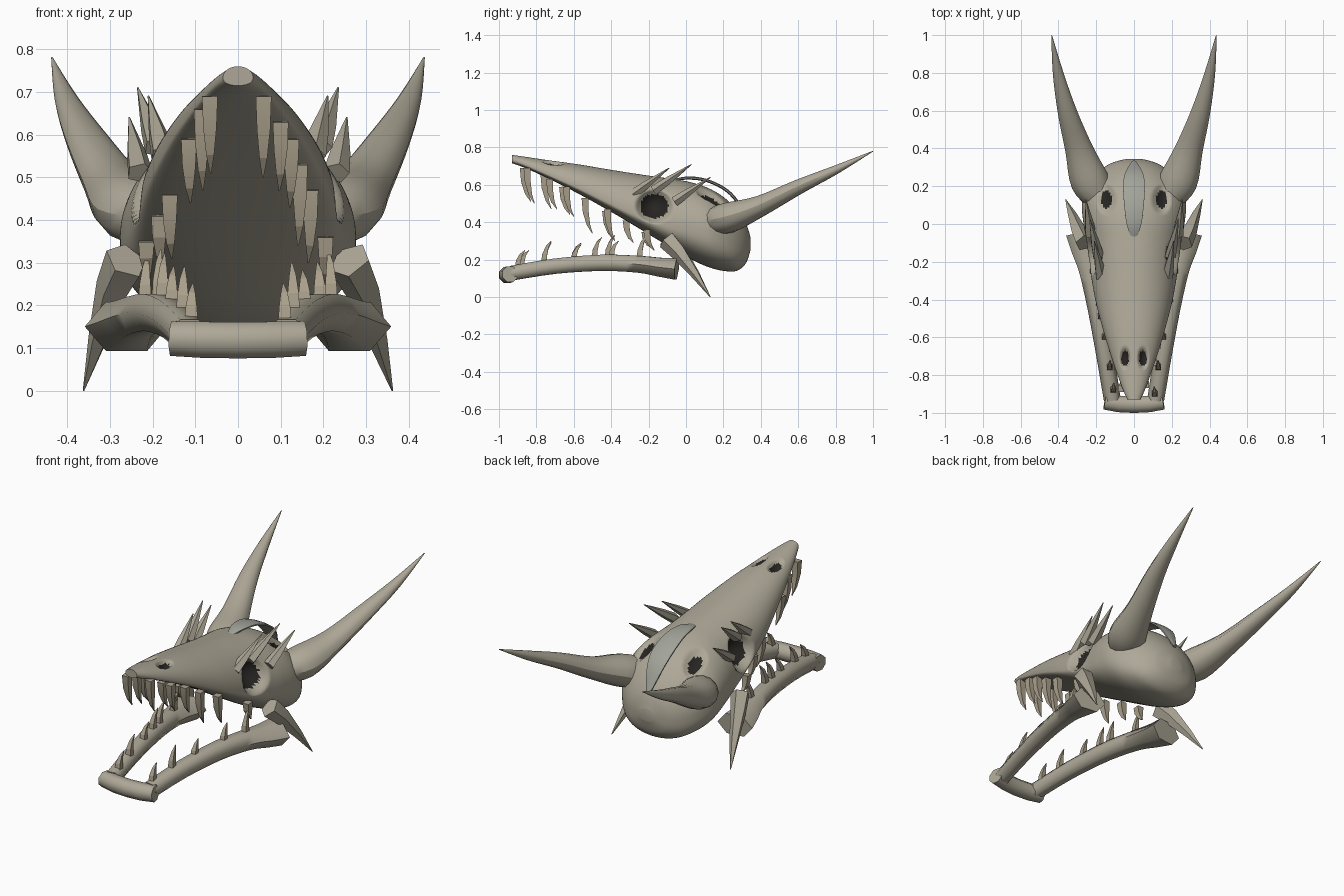
import bpy, bmesh
from math import sin, cos, pi, radians, copysign
from mathutils import Vector


def material(name, rgb):
    m = bpy.data.materials.new(name)
    m.diffuse_color = (*rgb, 1)
    return m


BONE = material("bone", (0.42, 0.39, 0.31))
TOOTH = material("tooth", (0.40, 0.35, 0.26))
CREST = material("crest", (0.36, 0.37, 0.32))
DARK = material("hollow", (0.02, 0.018, 0.016))


def spline(rows, steps):
    """Catmull-Rom interpolation of equal-length rows."""
    out = []
    for i in range(len(rows) - 1):
        p0, p1, p2 = rows[max(i - 1, 0)], rows[i], rows[i + 1]
        p3 = rows[min(i + 2, len(rows) - 1)]
        for s in range(steps):
            t = s / steps
            out.append([0.5 * (2 * b + (c - a) * t + (2 * a - 5 * b + 4 * c - d) * t * t
                        + (3 * b - a - 3 * c + d) * t ** 3)
                        for a, b, c, d in zip(p0, p1, p2, p3)])
    return out + [list(rows[-1])]


def skin(name, rings, mat, angle=30):
    """Skin closed rings of points into a capped solid."""
    bm = bmesh.new()
    loops = [[bm.verts.new(p) for p in r] for r in rings]
    n = len(loops[0])
    for a, b in zip(loops, loops[1:]):
        for i in range(n):
            j = (i + 1) % n
            bm.faces.new((a[i], a[j], b[j], b[i]))
    bm.faces.new(loops[0])
    bm.faces.new(loops[-1])
    bmesh.ops.recalc_face_normals(bm, faces=bm.faces)
    me = bpy.data.meshes.new(name)
    bm.to_mesh(me)
    bm.free()
    me.materials.append(mat)
    me.shade_smooth()
    me.set_sharp_from_angle(angle=radians(angle))
    ob = bpy.data.objects.new(name, me)
    bpy.context.collection.objects.link(ob)
    return ob


def tube(name, rows, sides, mat=BONE, steps=1, rot=0.0, angle=30):
    """Sweep an ellipse; each row is x, y, z, half width, half height."""
    rows = spline(rows, steps) if steps > 1 else rows
    pts = [Vector(r[:3]) for r in rows]
    main = (pts[-1] - pts[0]).normalized()
    ref = Vector((0, 1, 0)) if abs(main.z) > 0.85 else Vector((0, 0, 1))
    rings = []
    for i, r in enumerate(rows):
        d = (pts[min(i + 1, len(pts) - 1)] - pts[max(i - 1, 0)]).normalized()
        u = d.cross(ref).normalized()
        v = u.cross(d)
        angs = [rot + 2 * pi * k / sides for k in range(sides)]
        rings.append([pts[i] + u * cos(a) * r[3] + v * sin(a) * r[4] for a in angs])
    return skin(name, rings, mat, angle)


def flip(rows, s):
    return [(s * r[0], *r[1:]) for r in rows]


# Skull: y, bottom z, top z, half width, height fraction of widest point
SECTIONS = [
    (-0.93, 0.715, 0.76, 0.035, 0.45), (-0.86, 0.69, 0.75, 0.065, 0.3),
    (-0.74, 0.635, 0.732, 0.108, 0.22), (-0.58, 0.555, 0.71, 0.158, 0.2),
    (-0.40, 0.455, 0.68, 0.205, 0.2), (-0.24, 0.36, 0.655, 0.232, 0.24),
    (-0.10, 0.275, 0.635, 0.25, 0.32), (0.02, 0.205, 0.615, 0.27, 0.42),
    (0.12, 0.16, 0.582, 0.275, 0.46), (0.20, 0.14, 0.535, 0.247, 0.46),
    (0.27, 0.14, 0.47, 0.195, 0.46), (0.32, 0.18, 0.395, 0.125, 0.46),
    (0.345, 0.25, 0.32, 0.04, 0.5)]
SEG = 128
rings = []
for y, zb, zt, w, k in spline(SECTIONS, 14):
    zc = zb + k * (zt - zb)
    ring = []
    for i in range(SEG):
        a = 2 * pi * i / SEG
        s = sin(a)
        z = zc + (zt - zc) * s if s > 0 else zc - (zc - zb) * abs(s) ** 0.7
        ring.append(Vector((w * cos(a), y, z)))
    rings.append(ring)
skull = skin("skull", rings, BONE, 60)
skull.data.materials.append(DARK)

# Eye sockets, nostrils and temple hollows pressed into the skull
weight = {}
for v in skull.data.vertices:
    x, y, z = v.co
    eye = 1 - ((y + 0.17) / 0.10) ** 2 - ((z - 0.485) / 0.09) ** 2
    nose = 1 - ((abs(x) - 0.048) / 0.03) ** 2 - ((y + 0.71) / 0.06) ** 2
    temple = 1 - ((abs(x) - 0.145) / 0.05) ** 2 - ((y - 0.13) / 0.08) ** 2
    if eye > 0 and abs(x) > 0.1:
        v.co.x -= copysign(0.09 * eye, x)
        weight[v.index] = eye
    elif nose > 0 and z > 0.67:
        v.co.z -= 0.03 * nose
        weight[v.index] = nose
    elif temple > 0 and z > 0.45:
        v.co.z -= 0.035 * temple
        weight[v.index] = temple - 0.2
for f in skull.data.polygons:
    if all(weight.get(i, 0) > 0.35 for i in f.vertices):
        f.material_index = 1

# Arched crest strip over the braincase
tube("crest", [(0, -0.08, 0.62, 0.012, 0.006), (0, 0.0, 0.636, 0.042, 0.009),
               (0, 0.10, 0.626, 0.056, 0.009), (0, 0.20, 0.582, 0.062, 0.009),
               (0, 0.27, 0.515, 0.05, 0.009), (0, 0.33, 0.40, 0.012, 0.006)],
     8, CREST, steps=4, rot=pi / 8)

HORN = [(0.175, 0.14, 0.405, 0.08, 0.07), (0.235, 0.23, 0.425, 0.102, 0.082),
        (0.293, 0.40, 0.488, 0.073, 0.056), (0.355, 0.60, 0.588, 0.05, 0.04),
        (0.402, 0.80, 0.68, 0.028, 0.024), (0.436, 1.0, 0.78, 0.002, 0.002)]
JAW = [(0.115, -0.93, 0.128, 0.045, 0.045), (0.152, -0.70, 0.165, 0.047, 0.047),
       (0.194, -0.45, 0.183, 0.051, 0.05), (0.230, -0.25, 0.175, 0.060, 0.052),
       (0.25, -0.14, 0.160, 0.080, 0.058), (0.262, -0.05, 0.15, 0.098, 0.066)]
BROWS = [((0.175, -0.28, 0.55), (0.21, -0.09, 0.69)),
         ((0.19, -0.17, 0.57), (0.235, 0.03, 0.71)),
         ((0.23, -0.06, 0.51), (0.255, 0.13, 0.64))]

for side, s in (("right", 1), ("left", -1)):
    tube(f"horn_{side}", flip(HORN, s), 14, steps=4)
    tube(f"lower_jaw_{side}", flip(JAW, s), 6, steps=3, angle=65)
    # Cheek spike
    tube(f"cheek_spike_{side}", flip([(0.262, -0.10, 0.305, 0.05, 0.055),
         (0.292, -0.04, 0.24, 0.042, 0.045), (0.328, 0.05, 0.12, 0.024, 0.024),
         (0.362, 0.13, 0.0, 0.002, 0.002)], s), 5, angle=20)
    # Brow spikes
    for i, (a, b) in enumerate(BROWS):
        m = Vector(a).lerp(Vector(b), 0.35)
        tube(f"brow_spike_{side}_{i}", flip([(*a, 0.032, 0.028),
             (*m, 0.025, 0.022), (*b, 0.002, 0.002)], s), 5, angle=20)

# Chin bar joining the two jaw halves
tube("chin_bar", [(-0.155, -0.94, 0.122, 0.046, 0.044), (-0.08, -0.953, 0.119, 0.047, 0.046),
                  (0, -0.957, 0.118, 0.047, 0.046), (0.08, -0.953, 0.119, 0.047, 0.046),
                  (0.155, -0.94, 0.122, 0.046, 0.044)], 8, rot=pi / 8, angle=50)


def tooth(name, x, y, z, length, r):
    """Slightly bent four-sided fang; positive length points up."""
    rows = [(x, y, z, r, r), (x, y + 0.004, z + length * 0.4, r * 0.85, r * 0.85),
            (x * 0.99, y + 0.018, z + length * 0.75, r * 0.5, r * 0.5),
            (x * 0.97, y + 0.04, z + length, 0.002, 0.002)]
    tube(name, rows, 4, TOOTH, rot=pi / 4, angle=15)


# Upper teeth: x, y, root z, length
UPPER = [(0.06, -0.85, 0.69, 0.19), (0.10, -0.73, 0.63, 0.16), (0.125, -0.64, 0.59, 0.16),
         (0.145, -0.54, 0.53, 0.19), (0.17, -0.42, 0.47, 0.17), (0.205, -0.21, 0.36, 0.11),
         (-0.066, -0.87, 0.69, 0.18), (-0.085, -0.76, 0.66, 0.19), (-0.115, -0.66, 0.59, 0.15),
         (-0.16, -0.43, 0.46, 0.15), (-0.185, -0.32, 0.41, 0.12), (-0.215, -0.22, 0.35, 0.09)]
for i, (x, y, z, ln) in enumerate(UPPER):
    tooth(f"upper_tooth_{i}", x, y, z, -ln, 0.026)

# Lower teeth: side, y, tip z
LOWER = [(1, -0.90, 0.25), (1, -0.76, 0.30), (1, -0.60, 0.28), (1, -0.40, 0.30), (1, -0.25, 0.33),
         (-1, -0.88, 0.25), (-1, -0.76, 0.29), (-1, -0.60, 0.29), (-1, -0.49, 0.32),
         (-1, -0.42, 0.33), (-1, -0.25, 0.32)]
path = spline(JAW, 8)
for i, (s, y, tip) in enumerate(LOWER):
    p = min(path, key=lambda q: abs(q[1] - y))
    tooth(f"lower_tooth_{i}", s * (p[0] - 0.012), y, p[2] + 0.02, tip - p[2] - 0.02, 0.022)
